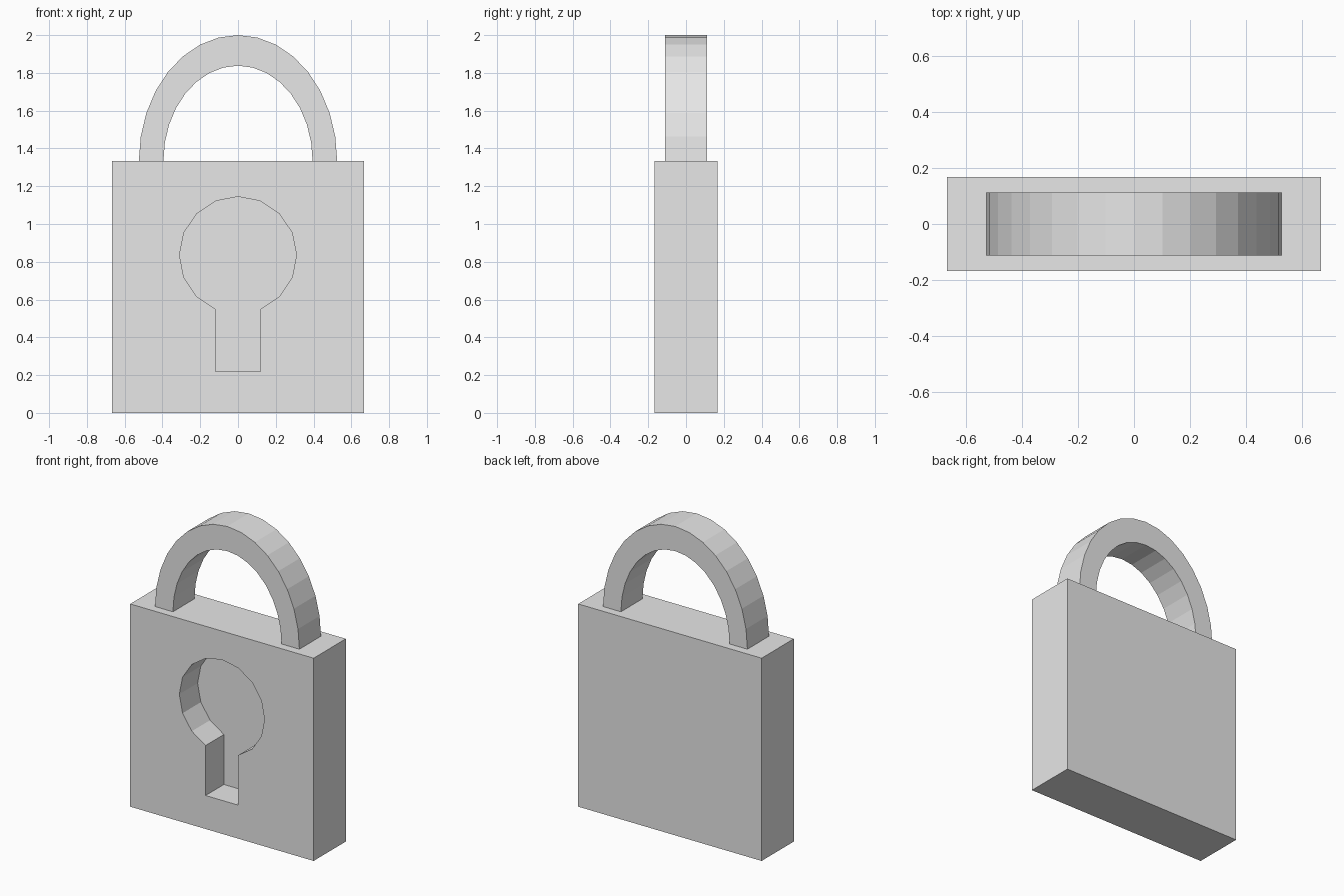
import bpy
import bmesh
from math import sin, cos, radians, pi

default_cube = bpy.data.objects.get("Cube")
if default_cube:
    bpy.data.objects.remove(default_cube, do_unlink=True)

grey = bpy.data.materials.new("light grey")
grey.use_nodes = True
colour = (0.8, 0.8, 0.8, 1)
grey.diffuse_color = colour
grey.node_tree.nodes["Principled BSDF"].inputs["Base Color"].default_value = colour

HALF_W, HALF_D, BODY_H = 0.667, 0.167, 1.333


def ring(bm, points, y):
    """Place a closed loop of (x, z) points at depth y."""
    return [bm.verts.new((x, y, z)) for x, z in points]


def bridge(bm, a, b):
    """Join two equal loops with quads."""
    for i in range(len(a)):
        j = (i + 1) % len(a)
        bm.faces.new((a[i], a[j], b[j], b[i]))


def finish(bm, name):
    bmesh.ops.recalc_face_normals(bm, faces=bm.faces)
    mesh = bpy.data.meshes.new(name)
    bm.to_mesh(mesh)
    bm.free()
    mesh.materials.append(grey)
    obj = bpy.data.objects.new(name, mesh)
    bpy.context.collection.objects.link(obj)
    return obj


# Body: a block with a blind keyhole recess in its front
square = [(-HALF_W, 0), (HALF_W, 0), (HALF_W, BODY_H), (-HALF_W, BODY_H)]
hole_r, hole_z, slot_z, recess = 0.31, 0.835, 0.22, 0.19
keyhole = []
for i in range(15):
    a = -3 * pi / 8 + i * pi / 8
    keyhole.append((hole_r * cos(a), hole_z + hole_r * sin(a)))
slot_x = keyhole[0][0]
keyhole += [(-slot_x, slot_z), (slot_x, slot_z)]

bm = bmesh.new()
front, back = ring(bm, square, -HALF_D), ring(bm, square, HALF_D)
rim, floor = ring(bm, keyhole, -HALF_D), ring(bm, keyhole, recess - HALF_D)
bridge(bm, front, back)
bridge(bm, rim, floor)
bm.faces.new(back)
bm.faces.new(floor)
edges = [bm.edges.get((loop[i - 1], loop[i]))
         for loop in (front, rim) for i in range(len(loop))]
bmesh.ops.triangle_fill(bm, use_beauty=True, edges=edges, normal=(0, -1, 0))
finish(bm, "lock_body")

# Shackle: half-elliptical arch with a rectangular section
bm = bmesh.new()
sections = []
for i in range(17):
    a = radians(180 * i / 16)
    sections.append([bm.verts.new((rx * cos(a), y, BODY_H + rz * sin(a)))
                     for rx, rz, y in ((0.525, 0.667, -0.112), (0.525, 0.667, 0.112),
                                       (0.395, 0.505, 0.112), (0.395, 0.505, -0.112))])
for a, b in zip(sections, sections[1:]):
    bridge(bm, a, b)
bm.faces.new(sections[0])
bm.faces.new(sections[-1])
finish(bm, "shackle")
